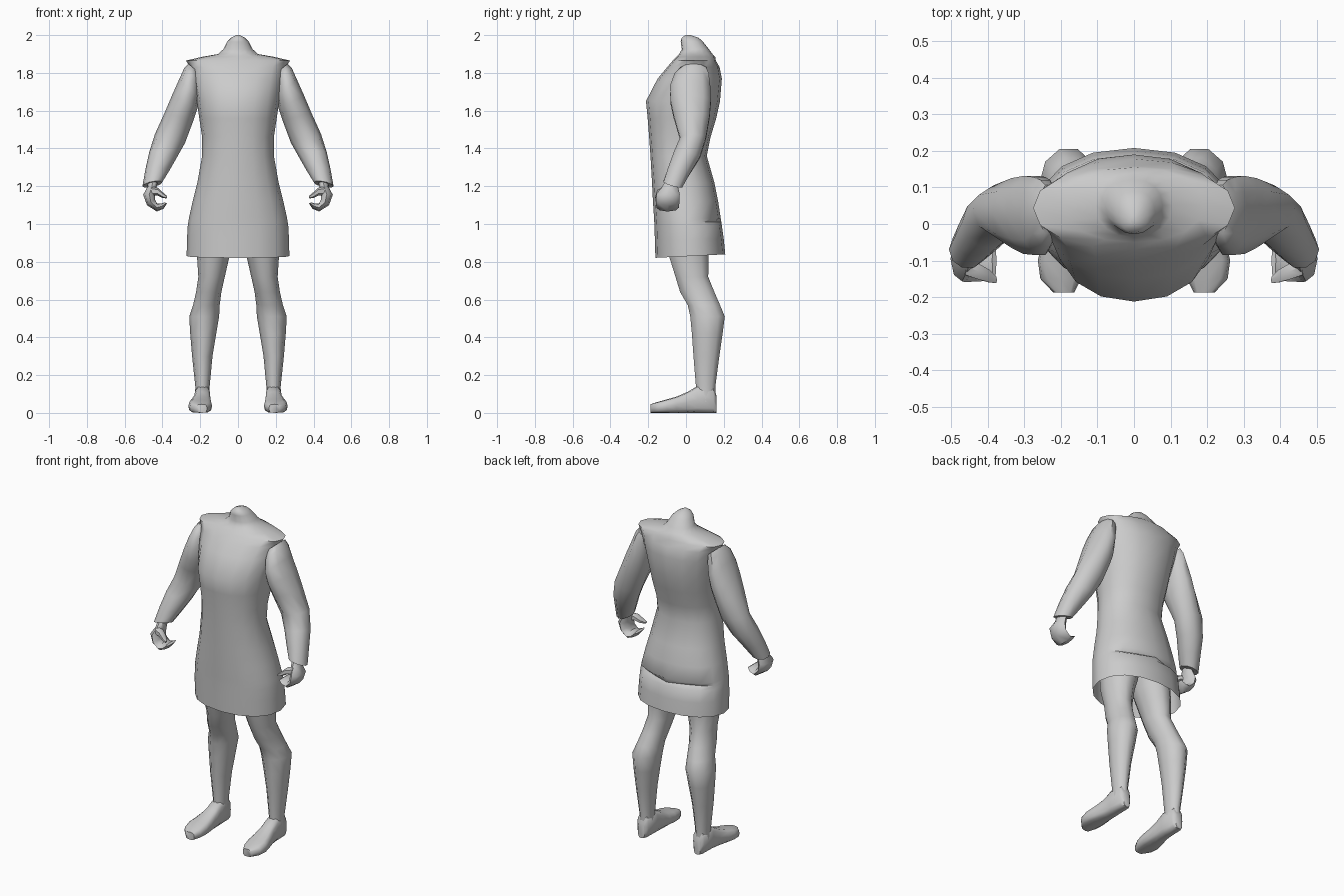
import bpy, bmesh, math
from mathutils import Vector

grey = bpy.data.materials.new("plain_grey")
grey.diffuse_color = (0.6, 0.6, 0.6, 1)


def loft(name, rings, cap_start=True, cap_end=True, mirror=False, angle=50):
    """Skin a list of equal-length point rings into one smooth object."""
    bm = bmesh.new()
    rows = [[bm.verts.new(p) for p in ring] for ring in rings]
    n = len(rows[0])
    for a, b in zip(rows, rows[1:]):
        for i in range(n):
            j = (i + 1) % n
            bm.faces.new((a[i], a[j], b[j], b[i]))
    if cap_start:
        bm.faces.new(rows[0][::-1])
    if cap_end:
        bm.faces.new(rows[-1])
    bmesh.ops.recalc_face_normals(bm, faces=bm.faces)
    me = bpy.data.meshes.new(name)
    bm.to_mesh(me)
    bm.free()
    me.materials.append(grey)
    ob = bpy.data.objects.new(name, me)
    bpy.context.collection.objects.link(ob)
    bpy.ops.object.select_all(action='DESELECT')
    ob.select_set(True)
    bpy.context.view_layer.objects.active = ob
    bpy.ops.object.shade_smooth_by_angle(angle=math.radians(angle))
    if mirror:
        ob.modifiers.new("mirror", 'MIRROR')
    return ob


def ring(c, u, v, n=10, power=1.0):
    """Rounded ring about c spanned by half axes u and v."""
    c, u, v = Vector(c), Vector(u), Vector(v)
    pts = []
    for i in range(n):
        t = 2 * math.pi * i / n
        a, b = math.cos(t), math.sin(t)
        a = math.copysign(abs(a) ** power, a)
        b = math.copysign(abs(b) ** power, b)
        pts.append(c + u * a + v * b)
    return pts


def limb_ring(outer, inner, y, ry, tilt=0.0, n=10):
    """Ring through an outer and an inner (x, z) point, with depth ry."""
    o, i = Vector((outer[0], y, outer[1])), Vector((inner[0], y, inner[1]))
    return ring((o + i) / 2, (o - i) / 2, (0, ry, tilt), n)


# Tunic with shoulders and neck: z, half width, front y, back y
body = [(0.83, .272, -.162, .208), (0.92, .270, -.165, .200), (0.99, .266, -.167, .190),
        (1.01, .263, -.168, .187), (1.03, .260, -.169, .184), (1.12, .240, -.175, .170),
        (1.22, .215, -.180, .150), (1.36, .190, -.188, .110), (1.46, .190, -.195, .130),
        (1.56, .205, -.203, .160), (1.65, .218, -.212, .180), (1.77, .240, -.150, .190),
        (1.83, .252, -.100, .178), (1.865, .276, -.070, .158), (1.885, .190, -.050, .155),
        (1.90, .105, -.036, .140), (1.925, .078, -.022, .122), (1.965, .058, -.028, .090),
        (1.985, .038, -.024, .068), (2.0, .010, -.002, .025)]
rows = []
for z, w, f, b in body:
    r = ring((0, (f + b) / 2, z), (w, 0, 0), (0, (b - f) / 2, 0), 16, .92)
    if z == 1.01:   # pressed-in fold across the back of the skirt
        for p in r:
            if p.y > .1 and .05 < abs(p.x) < .22:
                p.y -= .025
    if z == 0.83:   # hem dips slightly at the front
        for p in r:
            p.z += .05 * (p.y - .02)
    rows.append(r)
loft("tunic_body", rows, cap_start=False)

# Sleeves: outer point, inner point, centre y, half depth, tilt
arm = [((.262, 1.848), (.205, 1.80), .04, .070, 0), ((.285, 1.825), (.20, 1.75), .03, .095, 0),
       ((.312, 1.765), (.205, 1.67), .022, .112, 0), ((.350, 1.68), (.215, 1.61), .025, .112, 0),
       ((.388, 1.59), (.237, 1.545), .03, .100, 0), ((.440, 1.475), (.280, 1.43), .037, .072, 0),
       ((.470, 1.38), (.325, 1.35), .005, .072, -.015), ((.490, 1.29), (.365, 1.28), -.035, .062, -.015),
       ((.506, 1.20), (.402, 1.22), -.07, .052, -.015)]
loft("sleeve", [limb_ring(*a) for a in arm], mirror=True)

# Curled hand and thumb
hand = [((.480, 1.225), (.425, 1.225), -.075, .035), ((.480, 1.195), (.430, 1.20), -.085, .042),
        ((.502, 1.155), (.438, 1.16), -.095, .062), ((.482, 1.10), (.440, 1.13), -.097, .062),
        ((.430, 1.066), (.428, 1.108), -.097, .060), ((.395, 1.08), (.408, 1.108), -.098, .058),
        ((.376, 1.108), (.388, 1.115), -.10, .050)]
loft("hand", [limb_ring(*h, n=8) for h in hand], mirror=True)
thumb = [((.460, 1.20), (.465, 1.15), -.115, .028), ((.425, 1.192), (.425, 1.15), -.13, .025),
         ((.395, 1.165), (.400, 1.138), -.142, .020), ((.375, 1.148), (.378, 1.135), -.153, .010)]
loft("thumb", [limb_ring(*t, n=6) for t in thumb], mirror=True)

# Legs: z, outer x, inner x, front y, back y
leg = [(1.02, .20, .005, -.11, .13), (.90, .215, .02, -.11, .13), (.83, .217, .045, -.095, .125),
       (.72, .210, .070, -.06, .122), (.64, .222, .088, -.036, .155), (.57, .238, .097, .005, .185),
       (.51, .258, .100, .018, .210), (.42, .253, .115, .027, .198), (.30, .243, .135, .036, .180),
       (.14, .226, .150, .050, .158), (.06, .228, .150, .050, .158)]
loft("leg", [ring(((o + i) / 2, (f + b) / 2, z), ((o - i) / 2, 0, 0), (0, (b - f) / 2, 0), 10)
             for z, o, i, f, b in leg], mirror=True)

# Feet: y, centre x, half width, top z
foot = [(.162, .188, .022, .09), (.145, .188, .038, .135), (.06, .188, .042, .142),
        (.01, .190, .046, .112), (-.05, .196, .056, .086), (-.10, .200, .063, .072),
        (-.15, .200, .056, .058), (-.188, .192, .028, .046)]
loft("foot", [ring((x, y, h / 2), (w, 0, 0), (0, 0, h / 2), 12, .65)
              for y, x, w, h in foot], mirror=True)
